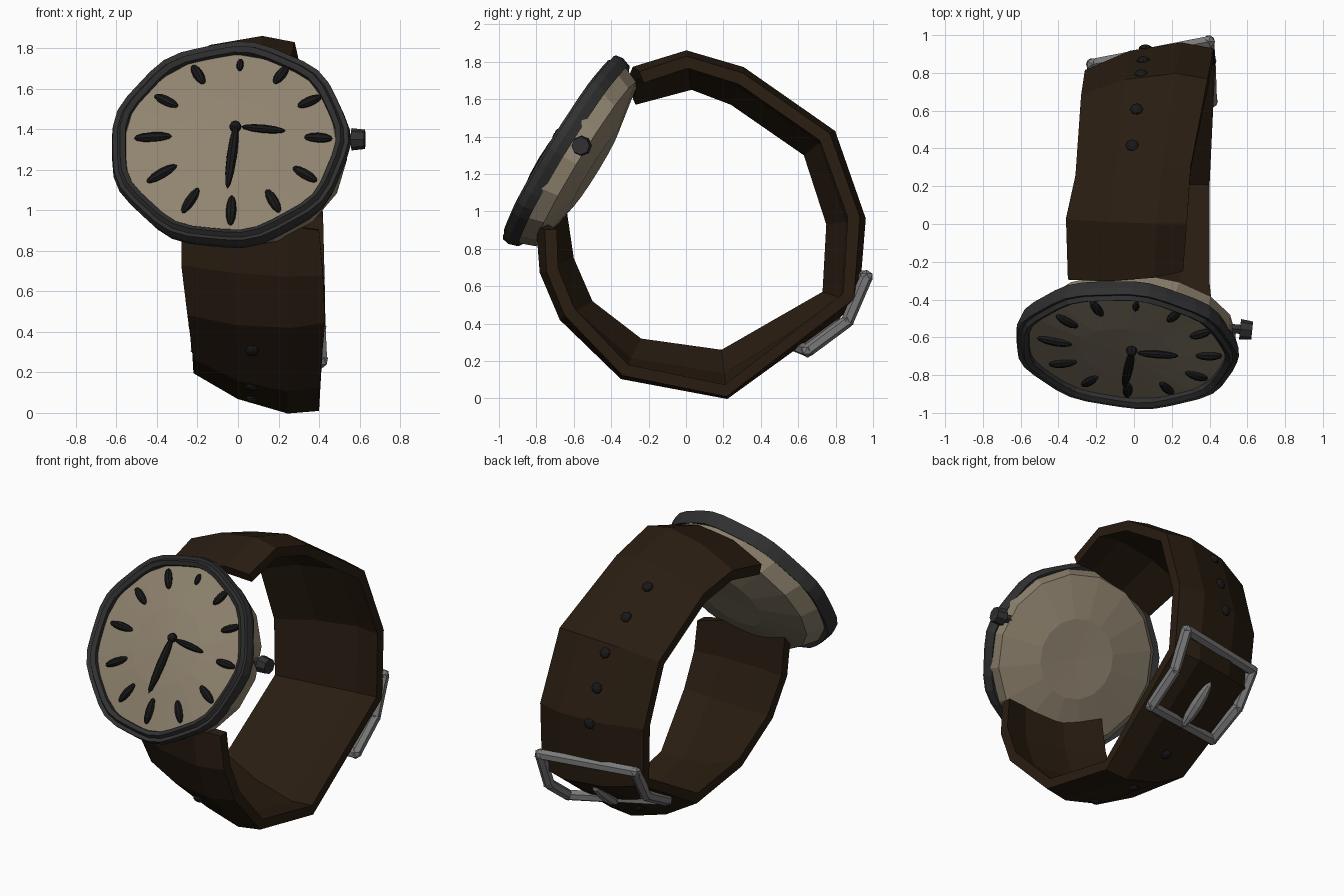
import bpy, bmesh, math
from mathutils import Vector, Matrix

if "Cube" in bpy.data.objects:
    bpy.data.objects.remove(bpy.data.objects["Cube"])

def material(name, r, g, b):
    m = bpy.data.materials.new(name)
    m.diffuse_color = (r, g, b, 1)
    m.use_nodes = True
    m.node_tree.nodes["Principled BSDF"].inputs["Base Color"].default_value = m.diffuse_color
    return m

LEATHER = material("leather", 0.022, 0.012, 0.0055)
SHELL = material("shell", 0.28, 0.23, 0.16)
DARK = material("dark_metal", 0.03, 0.03, 0.031)
BLACK = material("black", 0.009, 0.009, 0.009)
STEEL = material("steel", 0.19, 0.19, 0.195)

def finish(name, bm, mat):
    bmesh.ops.remove_doubles(bm, verts=bm.verts, dist=0.0005)
    bmesh.ops.recalc_face_normals(bm, faces=bm.faces)
    me = bpy.data.meshes.new(name)
    bm.to_mesh(me)
    bm.free()
    me.materials.append(mat)
    ob = bpy.data.objects.new(name, me)
    bpy.context.collection.objects.link(ob)
    return ob

def span(a, b):
    """Matrix at the midpoint of a-b with local z along it."""
    d = b - a
    return Matrix.Translation((a + b) / 2) @ d.to_track_quat('Z', 'Y').to_matrix().to_4x4(), d.length

def bar(bm, a, b, r, r2=None, sides=6):
    m, l = span(a, b)
    bmesh.ops.create_cone(bm, cap_ends=True, segments=sides, radius1=r,
                          radius2=r if r2 is None else r2, depth=l, matrix=m)

def spindle(bm, a, b, r):
    m, l = span(a, b)
    bmesh.ops.create_uvsphere(bm, u_segments=8, v_segments=6, radius=1,
                              matrix=m @ Matrix.Diagonal((r, r, l / 2, 1)))

def grid_faces(bm, rings, close_ring=True, close_path=False):
    n = len(rings)
    for i in range(n if close_path else n - 1):
        a, b = rings[i], rings[(i + 1) % n]
        k = len(a)
        for j in range(k if close_ring else k - 1):
            bm.faces.new((a[j], a[(j + 1) % k], b[(j + 1) % k], b[j]))

# Tilted watch-head frame: u right, v up, w outward
C = Vector((-0.04, -0.64, 1.32))
U = Vector((1, -0.10, 0)).normalized()
V = Vector((0.04, 0.52, 0.854))
V = (V - U * V.dot(U)).normalized()
N = U.cross(V)

def head(u, v, w):
    return C + U * u + V * v + N * w

def lathe(name, profile, segs, mat, closed=False, ripple=0.0, lean=0.0):
    """Spin (radius, height) points; lean shifts the back sideways."""
    bm = bmesh.new()
    rings = []
    for i in range(segs):
        a = 2 * math.pi * i / segs
        k = 1 + ripple * math.sin(9 * a + 1)
        rings.append([bm.verts.new(head(r * k * math.cos(a) - lean * min(w, 0),
                                        0.98 * r * k * math.sin(a), w))
                      for r, w in profile])
    grid_faces(bm, rings, close_ring=closed, close_path=True)
    return finish(name, bm, mat)

# Case with domed dial and shallow conical back
lathe("case_and_dial", [(0, 0.065), (0.25, 0.05), (0.53, 0.015), (0.565, -0.03),
                        (0.525, -0.13), (0.25, -0.185), (0, -0.18)], 16, SHELL, lean=0.35)
# Double-ridged wavy bezel
lathe("bezel", [(0.592, 0), (0.585, 0.04), (0.562, 0.032), (0.548, 0.055), (0.522, 0.04),
                (0.52, -0.03), (0.575, -0.05)], 40, DARK, closed=True, ripple=0.014)

# Crown
bm = bmesh.new()
bar(bm, head(0.5, 0.1, -0.105), head(0.61, 0.1, -0.105), 0.028)
bar(bm, head(0.59, 0.1, -0.105), head(0.655, 0.1, -0.105), 0.055, 0.048, 8)
finish("crown", bm, DARK)

# Hour markers
bm = bmesh.new()
for i in range(12):
    a = math.radians(90 - 30 * i)
    half = (0.035, 0.06, 0.065, 0.07, 0.07, 0.07, 0.08, 0.075, 0.085, 0.095, 0.07, 0.065)[i]
    ends = []
    for r in (0.41 - half, 0.41 + half):
        u, v = 0.03 + r * math.cos(a), 0.025 + 1.03 * r * math.sin(a)
        ends.append(head(u, v, 0.075 - 0.1 * math.hypot(u, v)))
    spindle(bm, *ends, 0.018 if i == 0 else 0.026)
finish("hour_markers", bm, BLACK)

# Hands and hub
bm = bmesh.new()
spindle(bm, head(0.035, 0.085, 0.08), head(0.01, -0.30, 0.08), 0.026)
spindle(bm, head(0.06, 0.06, 0.08), head(0.28, 0.045, 0.065), 0.021)
spindle(bm, head(0.03, 0.065, 0.04), head(0.03, 0.065, 0.105), 0.03)
finish("hands", bm, BLACK)

# Strap stations: outer ridge y,z / inner left edge y,z / left x, right x
STATIONS = [
    (-0.26, 1.77, -0.27, 1.57, -0.35, 0.26), (0.0, 1.855, 0.03, 1.65, -0.36, 0.28),
    (0.31, 1.765, 0.24, 1.57, -0.31, 0.30), (0.79, 1.43, 0.63, 1.30, -0.28, 0.39),
    (0.955, 0.97, 0.75, 0.93, -0.26, 0.42), (0.92, 0.52, 0.73, 0.57, -0.24, 0.43),
    (0.22, -0.015, 0.19, 0.26, -0.22, 0.40), (-0.35, 0.10, -0.24, 0.32, -0.22, 0.40),
    (-0.67, 0.43, -0.50, 0.52, -0.25, 0.43), (-0.77, 0.67, -0.60, 0.75, -0.28, 0.42),
    (-0.78, 0.90, -0.64, 1.02, -0.28, 0.40)]
ACROSS = [(0, 0), (0.35, 0.062), (0.75, 0.06), (1, 0)]

def section(st):
    oy, oz, iy, iz, xl, xr = st
    out = Vector((0, oy - 0.08, oz - 0.95)).normalized()
    left = Vector((xl, iy, iz)) + out * 0.065
    right = Vector((xr, oy, oz)) - out * 0.025
    top = [left.lerp(right, u) + out * h for u, h in ACROSS]
    return top, [p - out * 0.065 for p in top], out

bm = bmesh.new()
rings = []
for st in STATIONS:
    top, under, out = section(st)
    rings.append([bm.verts.new(p) for p in top + under[::-1]])
grid_faces(bm, rings)
bm.faces.new(rings[0])
bm.faces.new(rings[-1][::-1])
finish("strap", bm, LEATHER)

# Strap holes as small dark studs along the middle
bm = bmesh.new()
for s in (2.25, 2.65, 3.12, 3.58, 4.05, 5.75, 6.25, 6.9, 7.58):
    i = int(s)
    (t0, _, o0), (t1, _, o1) = section(STATIONS[i]), section(STATIONS[i + 1])
    p = t0[1].lerp(t1[1], s - i).lerp(t0[2].lerp(t1[2], s - i), 0.3)
    o = o0.lerp(o1, s - i).normalized()
    m, _l = span(p - o * 0.02, p + o * 0.02)
    bmesh.ops.create_uvsphere(bm, u_segments=8, v_segments=6, radius=1,
                              matrix=m @ Matrix.Diagonal((0.036, 0.036, 0.022, 1)))
finish("strap_holes", bm, BLACK)

# Buckle frame, bent around the strap, and prong
bm = bmesh.new()
tl, tr = Vector((-0.22, 0.845, 0.65)), Vector((0.395, 0.965, 0.65))
br, bl = Vector((0.41, 0.65, 0.255)), Vector((-0.20, 0.49, 0.32))
bend = Vector((0, 0.055, -0.04))
loop = [tl, tr, (tr + br) / 2 + bend, br, bl, (bl + tl) / 2 + bend]
for i, c in enumerate(loop):
    bar(bm, c, loop[(i + 1) % 6], 0.034)
    bmesh.ops.create_icosphere(bm, subdivisions=1, radius=0.038, matrix=Matrix.Translation(c))
top_mid, low_mid = (tl + tr) / 2, (bl + br) / 2
spindle(bm, low_mid.lerp(top_mid, -0.05) + bend * 0.4,
        low_mid.lerp(top_mid, 0.6) + bend * 1.1, 0.04)
finish("buckle", bm, STEEL)
